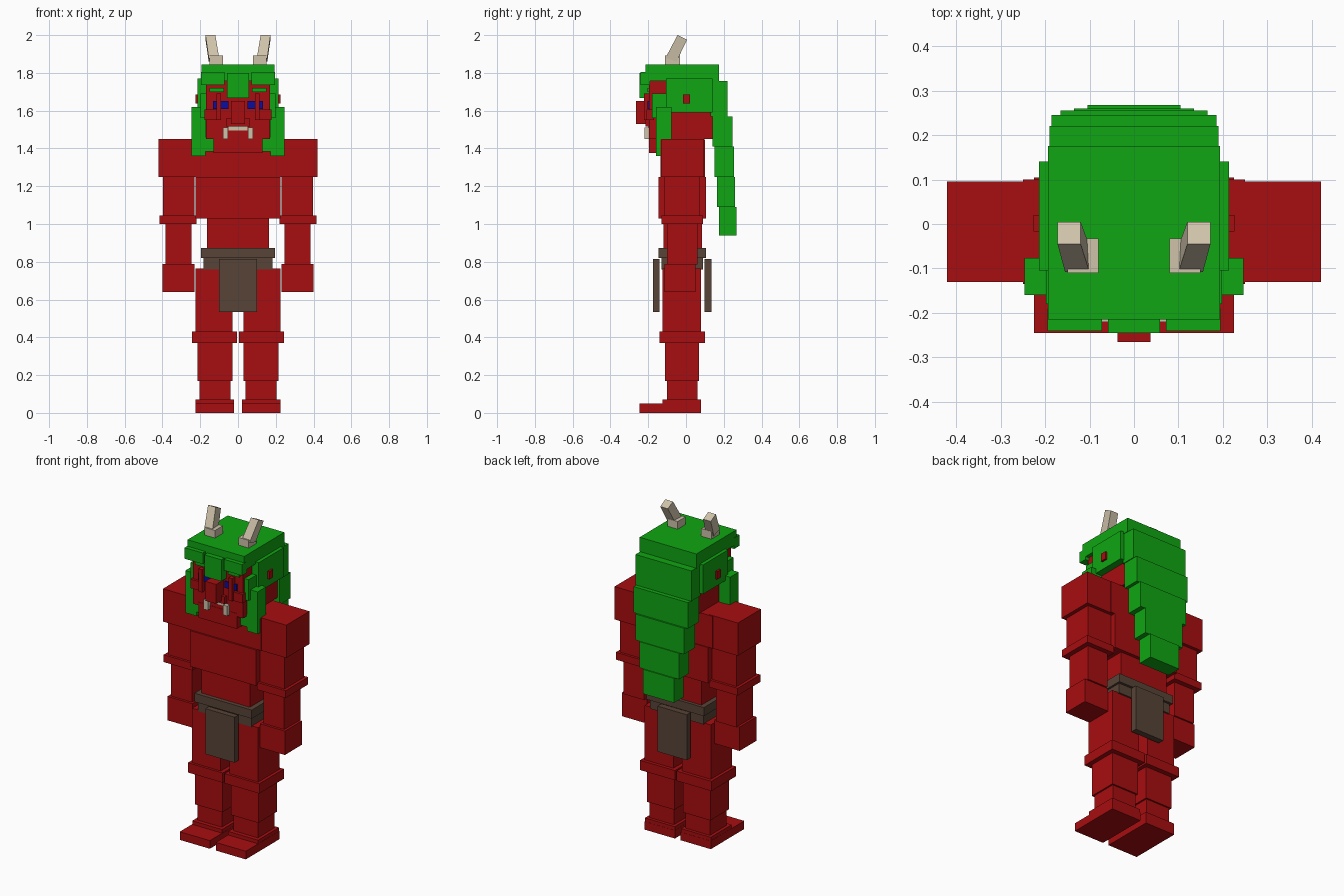
import bpy
import bmesh


def material(name, rgb):
    m = bpy.data.materials.new(name)
    m.diffuse_color = (*rgb, 1)
    return m


RED = material("red skin", (0.39, 0.004, 0.005))
GREEN = material("green hair", (0.005, 0.38, 0.006))
BONE = material("bone", (0.62, 0.54, 0.40))
BROWN = material("brown cloth", (0.095, 0.056, 0.037))
BLUE = material("blue eyes", (0.004, 0.004, 0.34))


def block(name, mat, low, high):
    """Six-sided block between two rectangles (x0, x1, y0, y1, z_front, z_back)."""
    bm = bmesh.new()
    rings = []
    for x0, x1, y0, y1, zf, zb in (low, high):
        rings.append([bm.verts.new(p) for p in
                      ((x0, y0, zf), (x1, y0, zf), (x1, y1, zb), (x0, y1, zb))])
    a, b = rings
    bm.faces.new(a[::-1])
    bm.faces.new(b)
    for i in range(4):
        j = (i + 1) % 4
        bm.faces.new((a[i], a[j], b[j], b[i]))
    bmesh.ops.recalc_face_normals(bm, faces=bm.faces)
    mesh = bpy.data.meshes.new(name)
    bm.to_mesh(mesh)
    bm.free()
    mesh.materials.append(mat)
    ob = bpy.data.objects.new(name, mesh)
    bpy.context.collection.objects.link(ob)


def box(name, mat, x0, x1, y0, y1, z0, z1):
    block(name, mat, (x0, x1, y0, y1, z0, z0), (x0, x1, y0, y1, z1, z1))


def pair(name, mat, x0, x1, *rest):
    box("right_" + name, mat, x0, x1, *rest)
    box("left_" + name, mat, -x1, -x0, *rest)


def middle(name, mat, half, *rest):
    box(name, mat, -half, half, *rest)


# Legs
pair("foot", RED, 0.02, 0.225, -0.245, 0.08, 0, 0.05)
pair("heel", RED, 0.021, 0.224, -0.125, 0.079, 0.002, 0.072)
pair("ankle", RED, 0.04, 0.205, -0.10, 0.06, 0.07, 0.17)
pair("calf", RED, 0.03, 0.215, -0.11, 0.07, 0.17, 0.37)
pair("knee", RED, 0.006, 0.243, -0.14, 0.10, 0.37, 0.43)
pair("thigh", RED, 0.03, 0.225, -0.125, 0.08, 0.43, 0.765)

# Belt and loincloth
middle("hip_wrap", BROWN, 0.183, -0.13, 0.09, 0.76, 0.82)
middle("belt", BROWN, 0.195, -0.145, 0.105, 0.82, 0.873)
middle("front_loincloth", BROWN, 0.10, -0.175, -0.14, 0.535, 0.815)
middle("back_loincloth", BROWN, 0.10, 0.097, 0.135, 0.535, 0.815)

# Torso
middle("waist", RED, 0.165, -0.12, 0.085, 0.86, 1.03)
middle("lower_chest", RED, 0.225, -0.145, 0.105, 1.03, 1.25)
middle("upper_chest", RED, 0.25, -0.135, 0.10, 1.25, 1.448)

# Arms
pair("shoulder", RED, 0.225, 0.42, -0.13, 0.095, 1.248, 1.45)
pair("upper_arm", RED, 0.23, 0.397, -0.115, 0.075, 1.045, 1.25)
pair("elbow", RED, 0.22, 0.415, -0.13, 0.09, 1.0, 1.045)
pair("forearm", RED, 0.245, 0.385, -0.10, 0.06, 0.785, 1.0)
pair("hand", RED, 0.23, 0.40, -0.115, 0.05, 0.64, 0.787)

# Head and face
middle("neck", RED, 0.12, -0.08, 0.09, 1.40, 1.47)
middle("head", RED, 0.17, -0.195, 0.14, 1.45, 1.80)
middle("chin", RED, 0.13, -0.197, -0.10, 1.375, 1.47)
middle("nose", RED, 0.037, -0.265, -0.19, 1.53, 1.65)
middle("upper_lip", RED, 0.06, -0.215, -0.19, 1.515, 1.56)
middle("teeth", BONE, 0.05, -0.201, -0.194, 1.495, 1.515)
pair("tusk", BONE, 0.052, 0.08, -0.22, -0.19, 1.45, 1.51)
pair("eye", BLUE, 0.05, 0.132, -0.203, -0.194, 1.61, 1.65)
pair("cheek", RED, 0.09, 0.115, -0.222, -0.19, 1.55, 1.69)
pair("cheekbone", RED, 0.09, 0.178, -0.21, -0.17, 1.55, 1.605)
pair("ear", RED, 0.20, 0.226, -0.017, 0.02, 1.637, 1.685)

# Hair around the head
middle("hair_cap", GREEN, 0.193, -0.215, 0.175, 1.757, 1.845)
middle("center_fringe", GREEN, 0.058, -0.245, -0.19, 1.667, 1.80)
pair("fringe", GREEN, 0.072, 0.195, -0.24, -0.19, 1.737, 1.805)
pair("eyebrow", GREEN, 0.075, 0.15, -0.204, -0.19, 1.70, 1.72)
pair("side_hair", GREEN, 0.16, 0.214, -0.105, 0.14, 1.59, 1.77)
pair("sideburn", GREEN, 0.165, 0.198, -0.18, -0.10, 1.56, 1.69)
pair("front_lock", GREEN, 0.172, 0.246, -0.16, -0.077, 1.36, 1.62)
pair("jaw_hair", GREEN, 0.13, 0.172, -0.16, -0.09, 1.385, 1.46)

# Long hair down the back: half width, y range, z range
mane = [(0.19, 0.13, 0.22, 1.57, 1.757), (0.185, 0.14, 0.245, 1.41, 1.57),
        (0.165, 0.15, 0.255, 1.25, 1.41), (0.135, 0.165, 0.26, 1.09, 1.25),
        (0.105, 0.175, 0.267, 0.94, 1.09)]
for i, row in enumerate(mane):
    middle(f"back_hair_{i + 1}", GREEN, *row)

# Horns: block base and a shaft leaning out and back
pair("horn_base", BONE, 0.08, 0.15, -0.11, -0.033, 1.84, 1.892)
low = (0.10, 0.155, -0.108, -0.05, 1.88, 1.86)
high = (0.12, 0.172, -0.045, 0.005, 2.0, 1.975)
block("right_horn", BONE, low, high)
flip = lambda r: (-r[1], -r[0], *r[2:])
block("left_horn", BONE, flip(low), flip(high))
